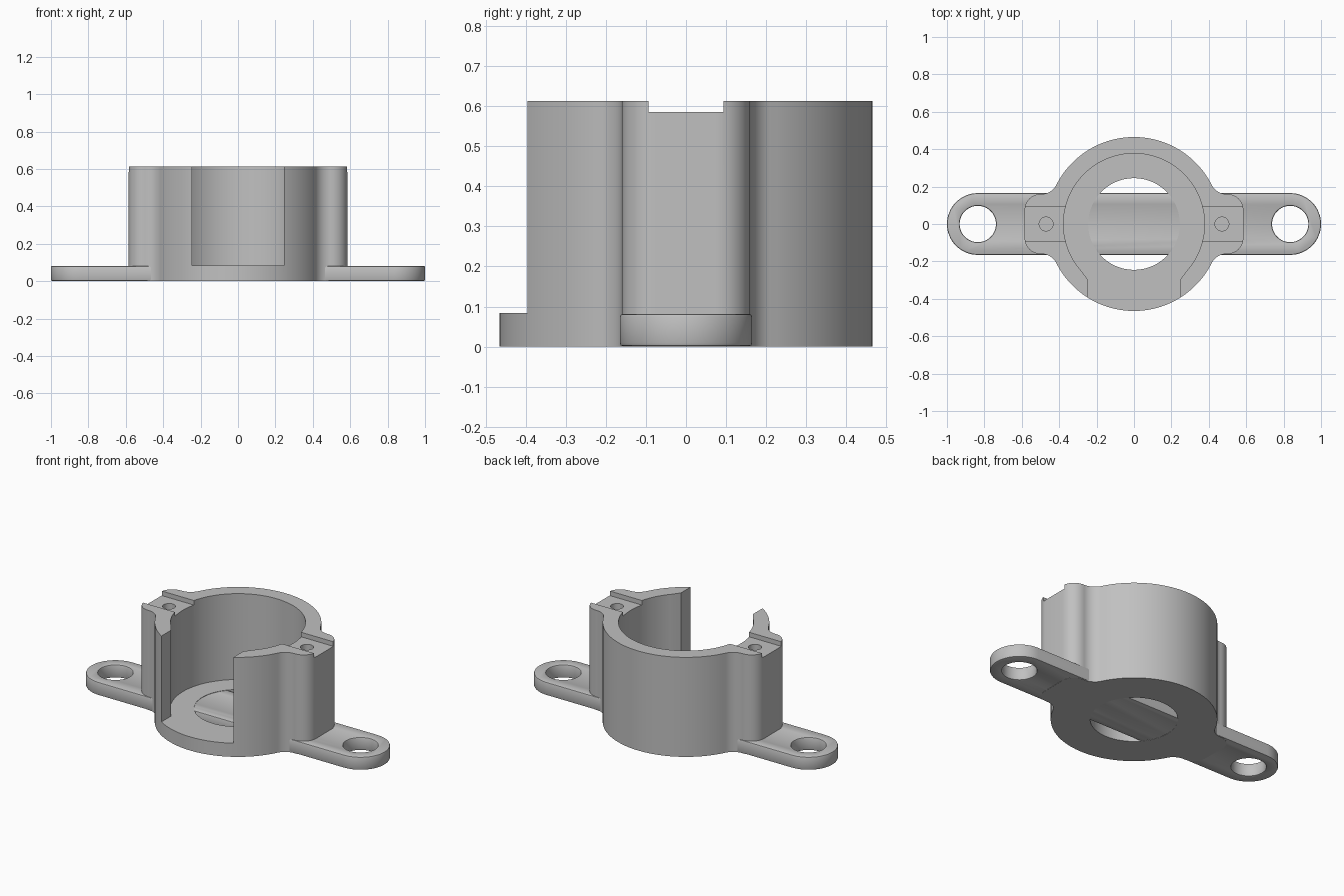
import bpy, bmesh, math
from math import pi, atan2, hypot, cos, sin

if "Cube" in bpy.data.objects:
    bpy.data.objects.remove(bpy.data.objects["Cube"], do_unlink=True)

grey = bpy.data.materials.new("plain grey")
grey.use_nodes = True
GREY = (0.53, 0.53, 0.53, 1)
grey.diffuse_color = GREY
grey.node_tree.nodes["Principled BSDF"].inputs["Base Color"].default_value = GREY

HEIGHT, FLOOR = 0.613, 0.084
OUTER, BORE = 0.465, 0.377


def arc(cx, cy, r, a0, a1, n):
    return [(cx + r * cos(a0 + (a1 - a0) * i / n), cy + r * sin(a0 + (a1 - a0) * i / n))
            for i in range(n + 1)]


def prism(name, points, z0, z1):
    """Extrude a closed outline from z0 to z1."""
    bm = bmesh.new()
    face = bm.faces.new([bm.verts.new((x, y, z0)) for x, y in points])
    top = bmesh.ops.extrude_face_region(bm, geom=[face])["geom"]
    bmesh.ops.translate(bm, vec=(0, 0, z1 - z0),
                        verts=[g for g in top if isinstance(g, bmesh.types.BMVert)])
    bmesh.ops.recalc_face_normals(bm, faces=bm.faces)
    mesh = bpy.data.meshes.new(name)
    bm.to_mesh(mesh)
    bm.free()
    mesh.materials.append(grey)
    obj = bpy.data.objects.new(name, mesh)
    bpy.context.collection.objects.link(obj)
    return obj


def disc(name, x, r, z0, z1, n=96):
    return prism(name, arc(x, 0, r, 0, 2 * pi, n)[:-1], z0, z1)


def box(name, x0, x1, y0, y1, z0, z1):
    return prism(name, [(x0, y0), (x1, y0), (x1, y1), (x0, y1)], z0, z1)


def activate(obj):
    bpy.ops.object.select_all(action='DESELECT')
    obj.select_set(True)
    bpy.context.view_layer.objects.active = obj


def cut(obj, cutter):
    mod = obj.modifiers.new("cut", 'BOOLEAN')
    mod.operation, mod.solver, mod.object = 'DIFFERENCE', 'EXACT', cutter
    activate(obj)
    bpy.ops.object.modifier_apply(modifier=mod.name)
    bpy.data.objects.remove(cutter, do_unlink=True)


# Body outline: round cup blended into a rounded boss on each side
half, fillet, corner, reach = 0.16, 0.09, 0.085, 0.585
fy = half + fillet
fx = math.sqrt((OUTER + fillet) ** 2 - fy ** 2)
a = atan2(fy, fx)
quarter = arc(reach - corner, half - corner, corner, 0, pi / 2, 10)
quarter += arc(fx, fy, fillet, -pi / 2, a - pi, 12)
quarter += arc(0, 0, OUTER, a, pi / 2, 28)[1:]
upper = quarter + [(-x, y) for x, y in reversed(quarter[:-1])]
outline = upper + [(x, -y) for x, y in reversed(upper)]
body = prism("cup_body", outline, 0, HEIGHT)

# Bore, floor opening and front opening with chamfered inner jambs
cut(body, disc("bore_cutter", 0, BORE, FLOOR, 1, 128))
cut(body, disc("floor_cutter", 0, 0.245, -1, 1))
jamb = [(0.245, -1), (0.245, -0.3), (0.30, -0.225)]
cut(body, prism("front_cutter", jamb + [(-x, y) for x, y in reversed(jamb)], FLOOR, 1))

# Top slot and screw hole in each boss
for s in (-1, 1):
    x0, x1 = sorted((s * 0.3, s * 0.8))
    cut(body, box("slot_cutter", x0, x1, -0.093, 0.093, 0.585, 1))
    cut(body, disc("screw_cutter", s * 0.47, 0.037, 0.25, 1, 32))

# Mounting strap running under the cup with a rounded, drilled ear at each end
END = 0.835
strap = prism("mounting_strap", arc(END, 0, 0.165, -pi / 2, pi / 2, 32)
              + arc(-END, 0, 0.165, pi / 2, 3 * pi / 2, 32), 0.001, 0.082)
for s in (-1, 1):
    cut(strap, disc("ear_cutter", s * END, 0.097, -1, 1, 64))
bev = strap.modifiers.new("edge", 'BEVEL')
bev.width, bev.segments, bev.limit_method = 0.008, 2, 'ANGLE'
bev.angle_limit = math.radians(50)
activate(strap)
bpy.ops.object.modifier_apply(modifier=bev.name)

for obj in (body, strap):
    activate(obj)
    bpy.ops.object.shade_smooth_by_angle(angle=math.radians(25))
